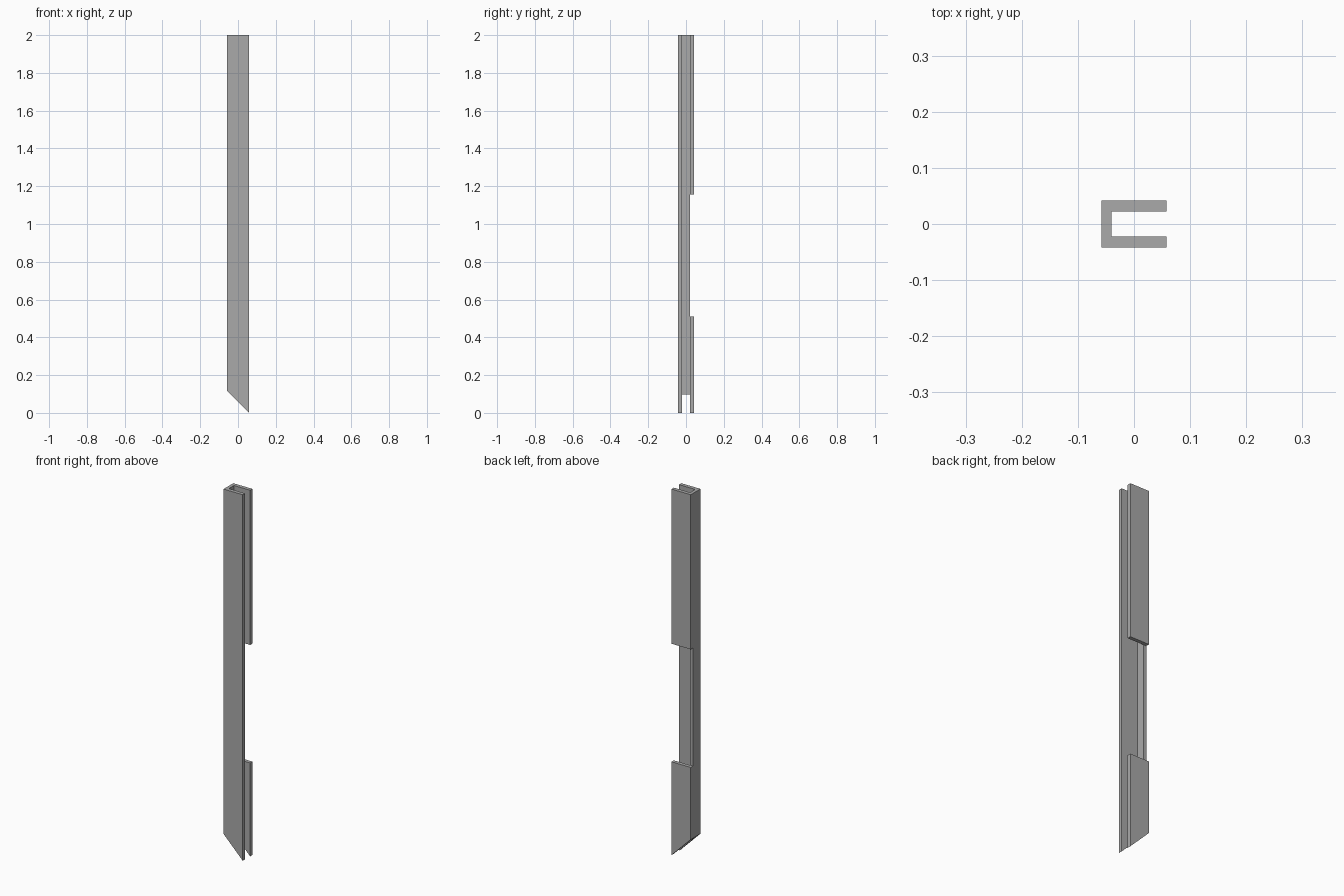
import bpy
import bmesh

cube = bpy.data.objects.get("Cube")
if cube:
    bpy.data.objects.remove(cube, do_unlink=True)

HALF_W, HALF_D, HEIGHT = 0.058, 0.042, 2.0
WEB, INNER = 0.018, 0.022           # web thickness, half width of the channel
NOTCH_LOW, NOTCH_HIGH = 0.51, 1.155

grey = bpy.data.materials.new("plain grey")
grey.use_nodes = True
colour = (0.4, 0.4, 0.4, 1)
grey.diffuse_color = colour
grey.node_tree.nodes["Principled BSDF"].inputs["Base Color"].default_value = colour


def prism(name, profile, low, high, mitre=False):
    """Extrude an outline in x, y from low to high, optionally mitring the foot."""
    bm = bmesh.new()
    face = bm.faces.new([bm.verts.new((x, y, low)) for x, y in profile])
    grown = bmesh.ops.extrude_face_region(bm, geom=[face])["geom"]
    top = [v for v in grown if isinstance(v, bmesh.types.BMVert)]
    bmesh.ops.translate(bm, verts=top, vec=(0, 0, high - low))
    if mitre:
        # Slide the foot vertices onto a 45 degree plane
        for v in bm.verts:
            if v.co.z < low + 0.001:
                v.co.z = low + HALF_W - v.co.x
    bmesh.ops.recalc_face_normals(bm, faces=bm.faces)
    mesh = bpy.data.meshes.new(name)
    bm.to_mesh(mesh)
    bm.free()
    mesh.materials.append(grey)
    obj = bpy.data.objects.new(name, mesh)
    bpy.context.collection.objects.link(obj)
    return obj


# U channel, open towards +x, with a mitred foot
half = [(-HALF_W, HALF_D), (HALF_W, HALF_D), (HALF_W, INNER), (WEB - HALF_W, INNER)]
outline = half + [(x, -y) for x, y in reversed(half)]
channel = prism("channel_post", outline, 0, HEIGHT, mitre=True)

# Notch through the whole back flange
cutter = prism("notch_cutter", [(-1, INNER), (1, INNER), (1, 1), (-1, 1)],
               NOTCH_LOW, NOTCH_HIGH)
cutter.hide_render = True
notch = channel.modifiers.new("back notch", 'BOOLEAN')
notch.operation = 'DIFFERENCE'
notch.solver = 'EXACT'
notch.object = cutter
bpy.context.view_layer.objects.active = channel
bpy.ops.object.modifier_apply(modifier=notch.name)
bpy.data.objects.remove(cutter, do_unlink=True)
